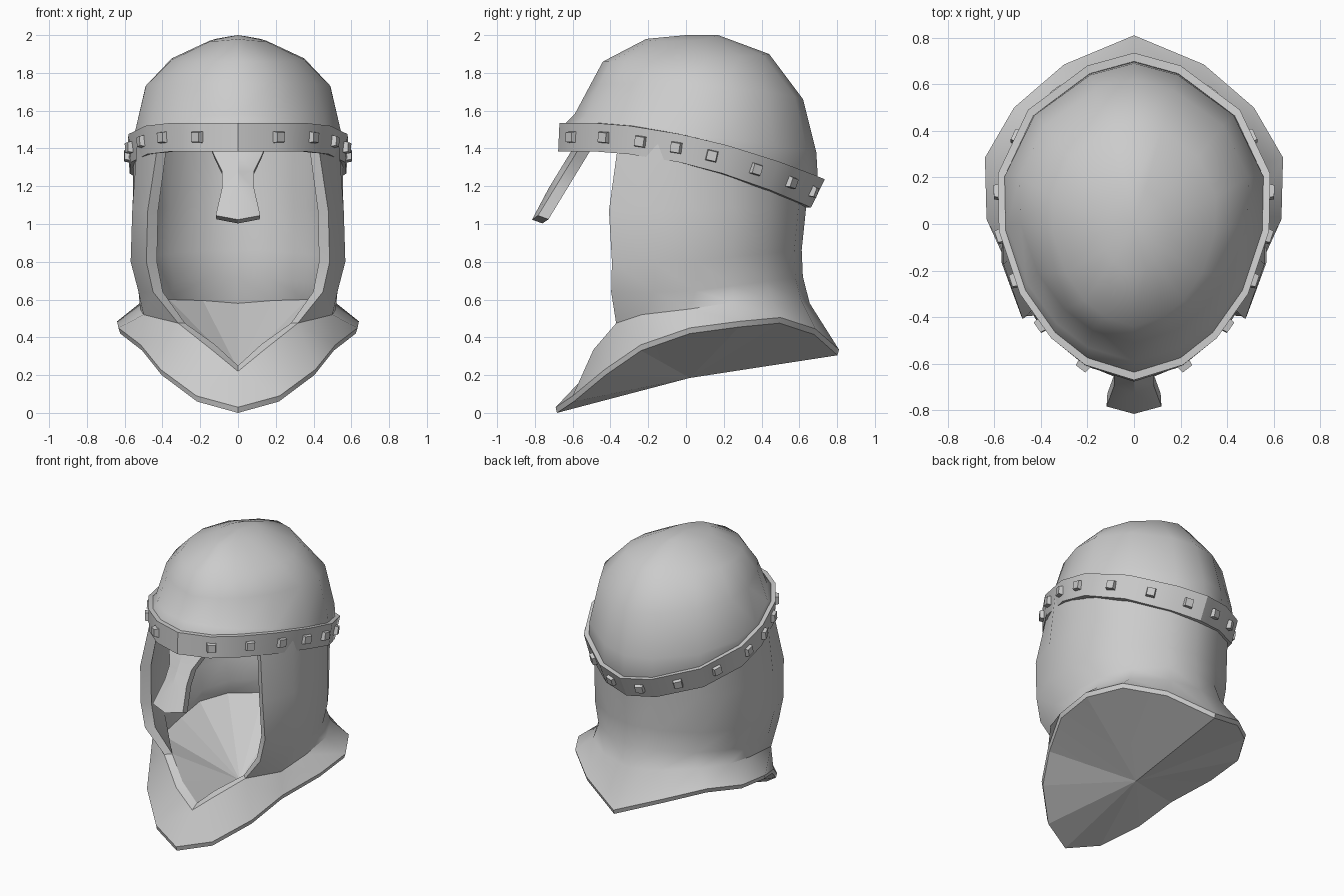
import bpy
import bmesh
import math
from mathutils import Vector, Matrix

if "Cube" in bpy.data.objects:
    bpy.data.objects.remove(bpy.data.objects["Cube"], do_unlink=True)

steel = bpy.data.materials.new("plain_steel")
steel.use_nodes = True
steel.diffuse_color = (0.6, 0.6, 0.6, 1)
steel.node_tree.nodes["Principled BSDF"].inputs["Base Color"].default_value = steel.diffuse_color


def add_rows(bm, *rows):
    """Skin neighbouring rows of points with faces."""
    for row, following in zip(rows, rows[1:]):
        for i in range(len(row) - 1):
            corners = (row[i], row[i + 1], following[i + 1], following[i])
            unique = dict.fromkeys(tuple(c) for c in corners)
            if len(unique) > 2:
                bm.faces.new([bm.verts.new(c) for c in unique])


def finish(name, bm, smooth_angle):
    """Weld, mirror across x and turn into an object."""
    bmesh.ops.remove_doubles(bm, verts=bm.verts, dist=0.0005)
    bmesh.ops.mirror(bm, geom=bm.verts[:] + bm.edges[:] + bm.faces[:],
                     axis='X', merge_dist=0.001)
    bmesh.ops.recalc_face_normals(bm, faces=bm.faces)
    mesh = bpy.data.meshes.new(name)
    bm.to_mesh(mesh)
    bm.free()
    mesh.materials.append(steel)
    mesh.shade_smooth()
    mesh.set_sharp_from_angle(angle=math.radians(smooth_angle))
    obj = bpy.data.objects.new(name, mesh)
    bpy.context.collection.objects.link(obj)


def band_top(y):
    t = max(0, y + 0.45)
    return 1.535 - 0.08 * t - 0.145 * t * t


# Half outline of the brow band, from front to back
band_plan = [(0, -.67), (.21, -.605), (.356, -.49), (.49, -.3), (.58, -.03),
             (.585, .215), (.455, .49), (.2, .68), (0, .735)]
BAND_HEIGHT = 0.15


def band_row(scale, drop):
    lean = drop / BAND_HEIGHT
    return [(x * (scale - 0.03 * lean), y * scale - 0.11 * lean * max(0, y),
             band_top(y) - drop) for x, y in band_plan]


# Skull dome: outline shrinking ring by ring towards the crown
FRONT, BACK = band_plan[0][1], band_plan[-1][1]


def dome_row(width, y_front, y_back, z_front, z_back, side_lift=0):
    row = []
    for x, y in band_plan:
        t = (y - FRONT) / (BACK - FRONT)
        row.append((x * width, y_front + (y_back - y_front) * t,
                    z_front + (z_back - z_front) * t + side_lift * x))
    return row


bm = bmesh.new()
add_rows(bm,
         band_row(0.96, BAND_HEIGHT * 0.6),
         band_row(0.95, 0),
         dome_row(.94, -.59, .69, 1.58, 1.38),
         dome_row(.84, -.51, .62, 1.73, 1.66, 0.06),
         dome_row(.6, -.44, .44, 1.86, 1.9, -0.015),
         dome_row(.25, -.21, .17, 1.98, 2, -0.035),
         [(0, 0, 2)] * len(band_plan))
finish("skull_dome", bm, 60)

# Brow band: closed ring with a rectangular section
bm = bmesh.new()
outer_top = band_row(1, 0)
add_rows(bm, outer_top, band_row(1.01, BAND_HEIGHT),
         band_row(0.95, BAND_HEIGHT), band_row(0.95, 0), outer_top)
finish("brow_band", bm, 30)

# Studs: small tapered blocks around the band
bm = bmesh.new()
for y in (-.6, -.43, -.24, -.05, .145, .39, .585, .705):
    for (xa, ya), (xb, yb) in zip(band_plan, band_plan[1:]):
        if ya <= y < yb:
            break
    x = xa + (xb - xa) * (y - ya) / (yb - ya)
    middle = BAND_HEIGHT / 2
    lean = 0.055 * max(0, y)
    along = Vector((xb - xa, yb - ya, band_top(yb) - band_top(ya))).normalized()
    up = Vector((0, 0.5 * max(0, y), 1))
    out = along.cross(up).normalized()
    up = out.cross(along)
    turn = Matrix((along, up, out)).transposed().to_4x4()
    place = Matrix.Translation((x * 0.985, y - lean, band_top(y) - middle)) @ turn
    bmesh.ops.create_cone(bm, cap_ends=True, segments=4, radius1=0.048,
                          radius2=0.036, depth=0.055,
                          matrix=place @ Matrix.Rotation(math.pi / 4, 4, 'Z'))
finish("band_studs", bm, 20)

# Nose guard: sloping plate, flared at both ends, with a central ridge
bm = bmesh.new()
front_rows, back_rows = [], []
for z, half_width in ((1.42, .15), (1.36, .125), (1.28, .085), (1.19, .085), (1.045, .118)):
    y = -0.605 - 0.61 * (1.37 - z)
    tip = 0.022 if z < 1.1 else 0
    front = [(0, y - 0.012, z - tip), (half_width, y + 0.02, z)]
    front_rows.append(front)
    back_rows.append([(px * 0.97, py + 0.055, pz - 0.02) for px, py, pz in front])
add_rows(bm, *front_rows, *reversed(back_rows), front_rows[0])
add_rows(bm, [r[1] for r in front_rows], [r[1] for r in back_rows])
finish("nose_guard", bm, 30)

# Cheek and neck guard: half outlines run from the face opening to the nape
top_plan = [(.425, -.36), (.535, -.15), (.553, .04), (.53, .24),
            (.42, .44), (.19, .61), (0, .655)]
wall_plan = [(.478, -.4), (.56, -.17), (.558, .05), (.52, .25),
             (.405, .435), (.195, .585), (0, .625)]
neck_base = [(0, -.51, .22), (.14, -.49, .335), (.317, -.37, .475),
             (.5, -.235, .52), (.518, .02, .55), (.515, .25, .585),
             (.41, .45, .6), (.21, .61, .595), (0, .655, .58)]
collar_rim = [(0, -.69, .03), (.22, -.6, .09), (.41, -.43, .23),
              (.515, -.24, .36), (.633, .02, .45), (.64, .285, .485),
              (.515, .5, .505), (.3, .685, .445), (0, .81, .335)]


def wall_row(z, width, depth, nape_rise):
    return [(x * width, y * depth, z + nape_rise * max(0, y)) for x, y in wall_plan]


def inward(row):
    """Inner skin of a row."""
    return [(x * 0.885, y * 0.9, z) for x, y, z in row]


outer = [[(x, y, 1.42 - 0.06 * max(0, y)) for x, y in top_plan],
         wall_row(1.07, 1, 1.02, 0.05),
         wall_row(0.8, 1.015, 0.98, 0.1),
         wall_row(0.64, 0.94, 0.99, 0.13),
         neck_base[2:]]
inner = [inward(row) for row in outer]
inner_base = [(x * 0.9, y * 0.9, z + 0.03) for x, y, z in neck_base[:2]] + inner[-1]
lower_rim = [(x * 0.985, y * 0.99, z - 0.03) for x, y, z in collar_rim]

bm = bmesh.new()
add_rows(bm, *reversed(inner), *outer)
# edges of the face opening
add_rows(bm, [r[0] for r in outer], [r[0] for r in inner])
add_rows(bm, neck_base[:3], inner_base[:3])
# flared collar
add_rows(bm, neck_base, collar_rim, lower_rim)
finish("neck_guard", bm, 35)

# Faceted floor inside the collar and faceted underside
columns = len(neck_base)
for name, edge, height in (("inner_floor", inner_base, 0.23),
                           ("collar_underside", lower_rim, 0.185)):
    bm = bmesh.new()
    add_rows(bm, edge, [(0, 0.02, height)] * columns)
    finish(name, bm, 3)
